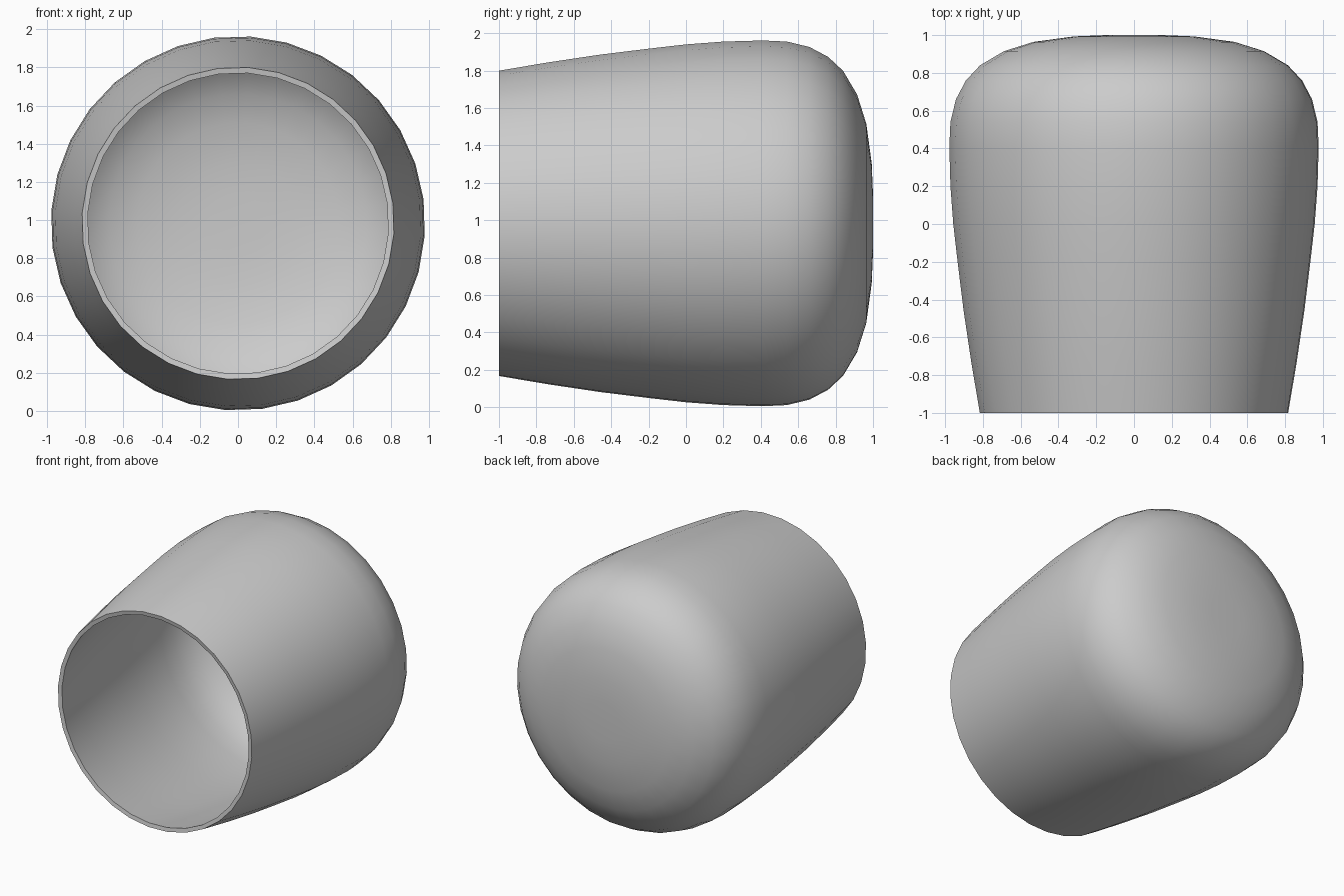
import bpy, bmesh
from math import radians, tau, cos, sin
from mathutils import Vector

cube = bpy.data.objects.get("Cube")
if cube:
    bpy.data.objects.remove(cube, do_unlink=True)

SIDES = 32
START = radians(7.4)
CENTRE_Z = 0.983
WALL = 0.03

# Outer profile as (radius, y), from the open rim to the closed back
profile = [(0.818, -1), (0.862, -0.74), (0.904, -0.46), (0.936, -0.2),
           (0.959, 0), (0.974, 0.2), (0.98, 0.41), (0.974, 0.54),
           (0.945, 0.66), (0.892, 0.76), (0.817, 0.84), (0.69, 0.915),
           (0.534, 0.964), (0.32, 0.993), (0.15, 1), (0, 1)]

# Cup shell: profile revolved about the y axis
bm = bmesh.new()
verts = [bm.verts.new((r * cos(START), y, r * sin(START))) for r, y in profile]
edges = [bm.edges.new(pair) for pair in zip(verts, verts[1:])]
bmesh.ops.spin(bm, geom=verts + edges, cent=(0, 0, 0), axis=(0, 1, 0),
               angle=tau, steps=SIDES, use_duplicate=False)
bmesh.ops.remove_doubles(bm, verts=bm.verts[:], dist=0.0005)
bmesh.ops.recalc_face_normals(bm, faces=bm.faces[:])

# Make sure the shell faces outwards
back = max(bm.faces, key=lambda f: f.calc_center_median().y)
if back.normal.dot(Vector((0, 1, 0))) < 0:
    bmesh.ops.reverse_faces(bm, faces=bm.faces[:])

mesh = bpy.data.meshes.new("cup_shell")
bm.to_mesh(mesh)
bm.free()
cup = bpy.data.objects.new("cup_shell", mesh)
cup.location.z = CENTRE_Z
bpy.context.collection.objects.link(cup)

# Wall thickness, inwards, with a flat rim
solid = cup.modifiers.new("wall", 'SOLIDIFY')
solid.thickness = WALL
solid.offset = -1
solid.use_even_offset = True

bpy.ops.object.select_all(action='DESELECT')
cup.select_set(True)
bpy.context.view_layer.objects.active = cup
bpy.ops.object.modifier_apply(modifier=solid.name)
bpy.ops.object.shade_smooth_by_angle(angle=radians(40))
